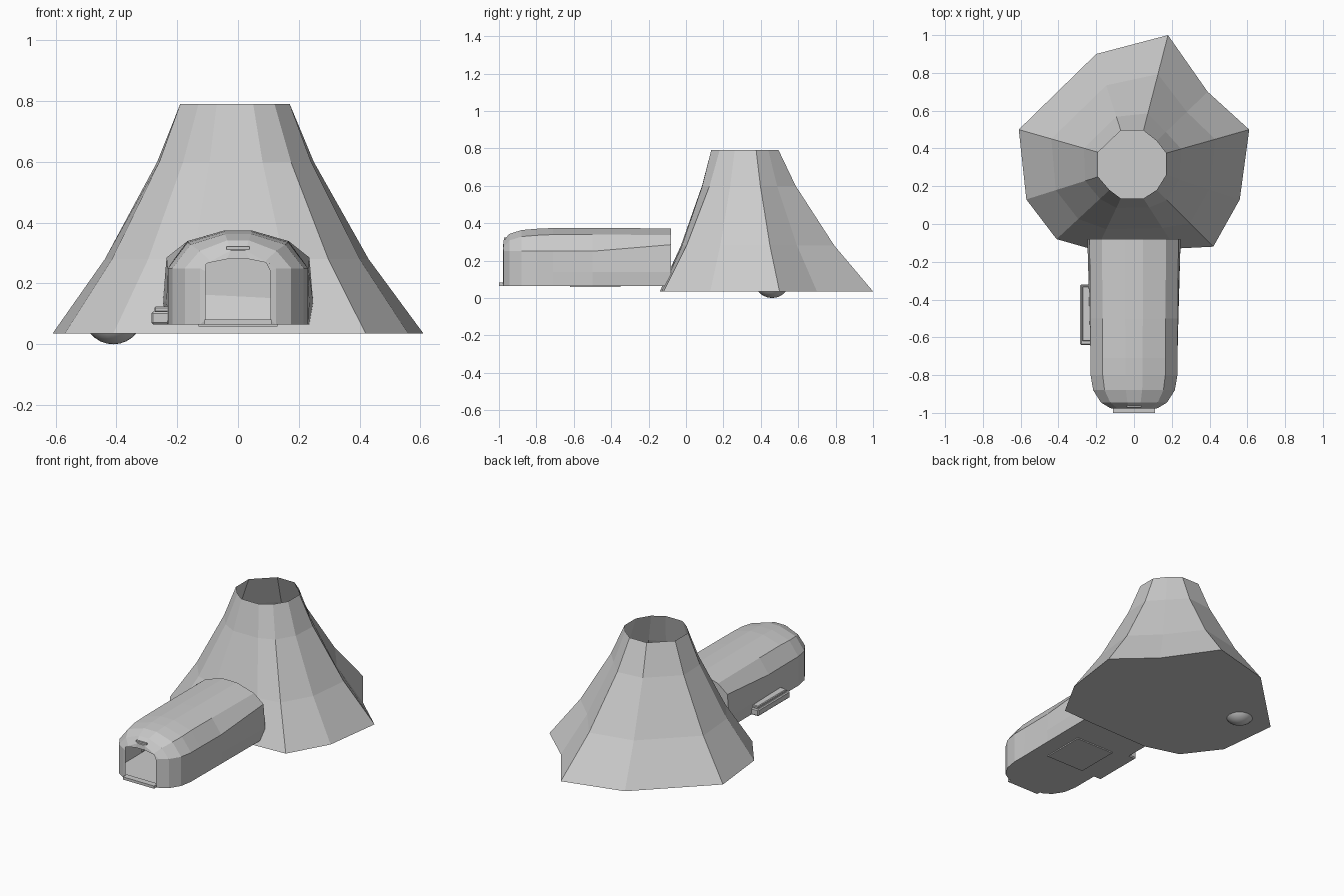
import bpy, bmesh
from mathutils import Matrix, Vector

if "Cube" in bpy.data.objects:
    bpy.data.objects.remove(bpy.data.objects["Cube"])

grey = bpy.data.materials.new("plain_grey")
grey.use_nodes = True
colour = (0.6, 0.6, 0.6, 1)
grey.diffuse_color = colour
grey.node_tree.nodes["Principled BSDF"].inputs["Base Color"].default_value = colour


def finish(name, bm):
    mesh = bpy.data.meshes.new(name)
    bm.to_mesh(mesh)
    bm.free()
    mesh.materials.append(grey)
    obj = bpy.data.objects.new(name, mesh)
    bpy.context.collection.objects.link(obj)
    return obj


def loft(bm, rings):
    """Skin a list of closed, equally long rings."""
    loops = [[bm.verts.new(p) for p in ring] for ring in rings]
    for a, b in zip(loops, loops[1:]):
        n = len(a)
        for i in range(n):
            j = (i + 1) % n
            bm.faces.new((a[i], a[j], b[j], b[i]))
    return loops


def box(name, low, high, bevel=0.0):
    bm = bmesh.new()
    low, high = Vector(low), Vector(high)
    bmesh.ops.create_cube(bm, size=1, matrix=Matrix.Translation((low + high) / 2)
                          @ Matrix.Diagonal((*(high - low), 1)))
    if bevel:
        bmesh.ops.bevel(bm, geom=bm.edges[:], offset=bevel, segments=1, affect='EDGES')
    return finish(name, bm)


# Flared cone: irregular base outline shrinking to a small open rim
base = [(.18, 1.0), (-.2, .9), (-.61, .5), (-.57, .13), (-.41, -.08), (-.2, -.14),
        (.22, -.13), (.42, -.12), (.56, .13), (.61, .5), (.39, .7)]
rim = [(.05, .495), (-.07, .495), (-.19, .38), (-.19, .25), (-.13, .18), (-.07, .135),
       (.05, .135), (.12, .18), (.17, .26), (.17, .375), (.12, .44)]
levels = [(.035, 1), (.28, .59), (.6, .18), (.79, 0)]
bm = bmesh.new()
loops = loft(bm, [[(r[0] + (b[0] - r[0]) * f, r[1] + (b[1] - r[1]) * f, z)
                   for b, r in zip(base, rim)] for z, f in levels])
bm.faces.new(list(reversed(loops[0])))
finish("flared_cone", bm)

# Floor seen through the open rim
bm = bmesh.new()
bm.faces.new([bm.verts.new((x * .98, .3 + (y - .3) * .98, .042)) for x, y in base])
finish("cone_floor", bm)

# Shallow dome under the cone
bm = bmesh.new()
bmesh.ops.create_uvsphere(bm, u_segments=20, v_segments=14, radius=.098,
                          matrix=Matrix.Translation((-.41, .46, .098)))
dome = finish("underside_dome", bm)
dome.data.shade_smooth()


# Long hollow body: mirrored half sections from the rear to the open nose
def section(y, half):
    return [(x, y, z) for x, z in half] + [(-x, y, z) for x, z in reversed(half)]


def shell(w, mid, shoulder, top):
    return [(w, .065), (mid, .14), (w, shoulder), (w * .72, top - .035), (w * .2, top)]


rows = [(-.08, .235, .247, .285, .372), (-.5, .232, .235, .25, .374),
        (-.71, .23, .23, .25, .374), (-.8, .23, .23, .25, .370),
        (-.88, .216, .216, .25, .363), (-.945, .175, .175, .25, .342),
        (-.975, .125, .125, .25, .308)]
rings = [section(y, shell(*r)) for y, *r in rows]
rings.append(section(-.978, [(.107, .08), (.107, .14), (.107, .24), (.105, .266), (.035, .28)]))
bm = bmesh.new()
loops = loft(bm, rings)
bm.faces.new(list(loops[0]))
bmesh.ops.recalc_face_normals(bm, faces=bm.faces[:])
finish("hollow_body", bm)

# Sill below the opening
box("front_sill", (-.11, -1.0, .065), (.11, -.96, .082))
# Lip above the opening
box("front_lip", (-.038, -.972, .312), (.038, -.94, .322))
# Underside plate
box("underside_plate", (-.13, -.62, .058), (.13, -.35, .067))
# Side rail in two stacked strips
box("side_rail", (-.285, -.64, .065), (-.225, -.32, .108), .006)
box("side_rail_cap", (-.275, -.62, .106), (-.225, -.33, .124), .004)
